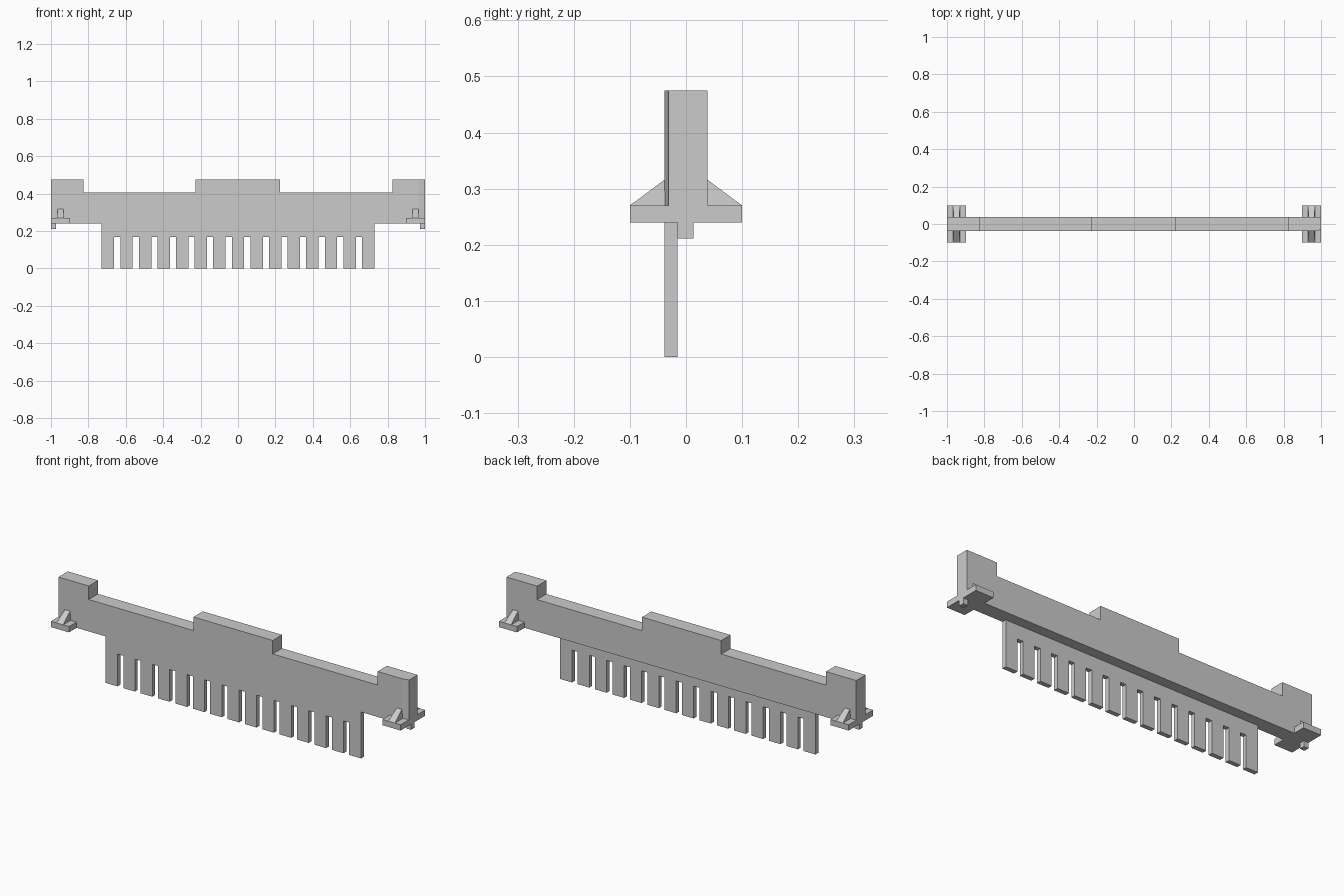
import bpy

if "Cube" in bpy.data.objects:
    bpy.data.objects.remove(bpy.data.objects["Cube"])


def prism(name, pts, place, a, b):
    """Extrude a 2D outline from a to b; place maps (u, v, w) to x, y, z."""
    n = len(pts)
    verts = [place(u, v, w) for w in (a, b) for u, v in pts]
    faces = [tuple(range(n))[::-1], tuple(range(n, 2 * n))]
    faces += [(i, (i + 1) % n, (i + 1) % n + n, i + n) for i in range(n)]
    return solid(name, verts, faces)


def solid(name, verts, faces):
    import bmesh
    mesh = bpy.data.meshes.new(name)
    mesh.from_pydata(verts, [], faces)
    bm = bmesh.new()
    bm.from_mesh(mesh)
    bmesh.ops.recalc_face_normals(bm, faces=bm.faces)
    bm.to_mesh(mesh)
    bm.free()
    obj = bpy.data.objects.new(name, mesh)
    bpy.context.collection.objects.link(obj)
    return obj


def box(name, x0, x1, y0, y1, z0, z1):
    return prism(name, [(x0, y0), (x1, y0), (x1, y1), (x0, y1)],
                 lambda u, v, w: (u, v, w), z0, z1)


front = lambda u, v, w: (u, w, v)
plan = lambda u, v, w: (u, v, w)

# Stepped main bar with raised centre
prism("main_bar", [(-1, 0.24), (0.825, 0.24), (0.825, 0.405), (0.225, 0.405),
                   (0.225, 0.475), (-0.228, 0.475), (-0.228, 0.405),
                   (-0.827, 0.405), (-0.827, 0.475), (-1, 0.475)],
      front, -0.038, 0.038)

# Right end block with a slightly tapered front corner
prism("right_end_block", [(0.825, -0.038), (0.965, -0.038), (1, -0.031),
                          (1, 0.038), (0.825, 0.038)], plan, 0.24, 0.475)

# Comb of fifteen teeth hanging below the front of the bar
outline = [(0.73, 0.24), (-0.73, 0.24), (-0.73, 0)]
for i in range(14):
    c = -0.646 + i * 0.0994
    outline += [(c - 0.0165, 0), (c - 0.0165, 0.167),
                (c + 0.0165, 0.167), (c + 0.0165, 0)]
outline.append((0.73, 0))
prism("comb", outline, front, -0.038, -0.015)

# End fittings: side tabs, sloped ribs and small feet
for sx, side in ((-1, "left"), (1, "right")):
    box(side + "_foot", *sorted((sx * 0.973, sx)), -0.015, 0.013, 0.211, 0.24)
    for sy, face in ((-1, "front"), (1, "back")):
        box(f"{side}_{face}_tab", *sorted((sx * 0.897, sx)),
            *sorted((sy * 0.03, sy * 0.1)), 0.24, 0.27)
        lo, hi, c = 0.019, 0.015, sx * 0.949
        verts = []
        for s in (-1, 1):
            verts += [(c + s * lo, sy * 0.1, 0.27), (c + s * lo, sy * 0.034, 0.27),
                      (c + s * hi, sy * 0.034, 0.316), (c + s * hi, sy * 0.038, 0.316)]
        solid(f"{side}_{face}_rib", verts,
              [(0, 1, 2, 3), (7, 6, 5, 4)] +
              [(i, (i + 1) % 4, (i + 1) % 4 + 4, i + 4) for i in range(4)])
